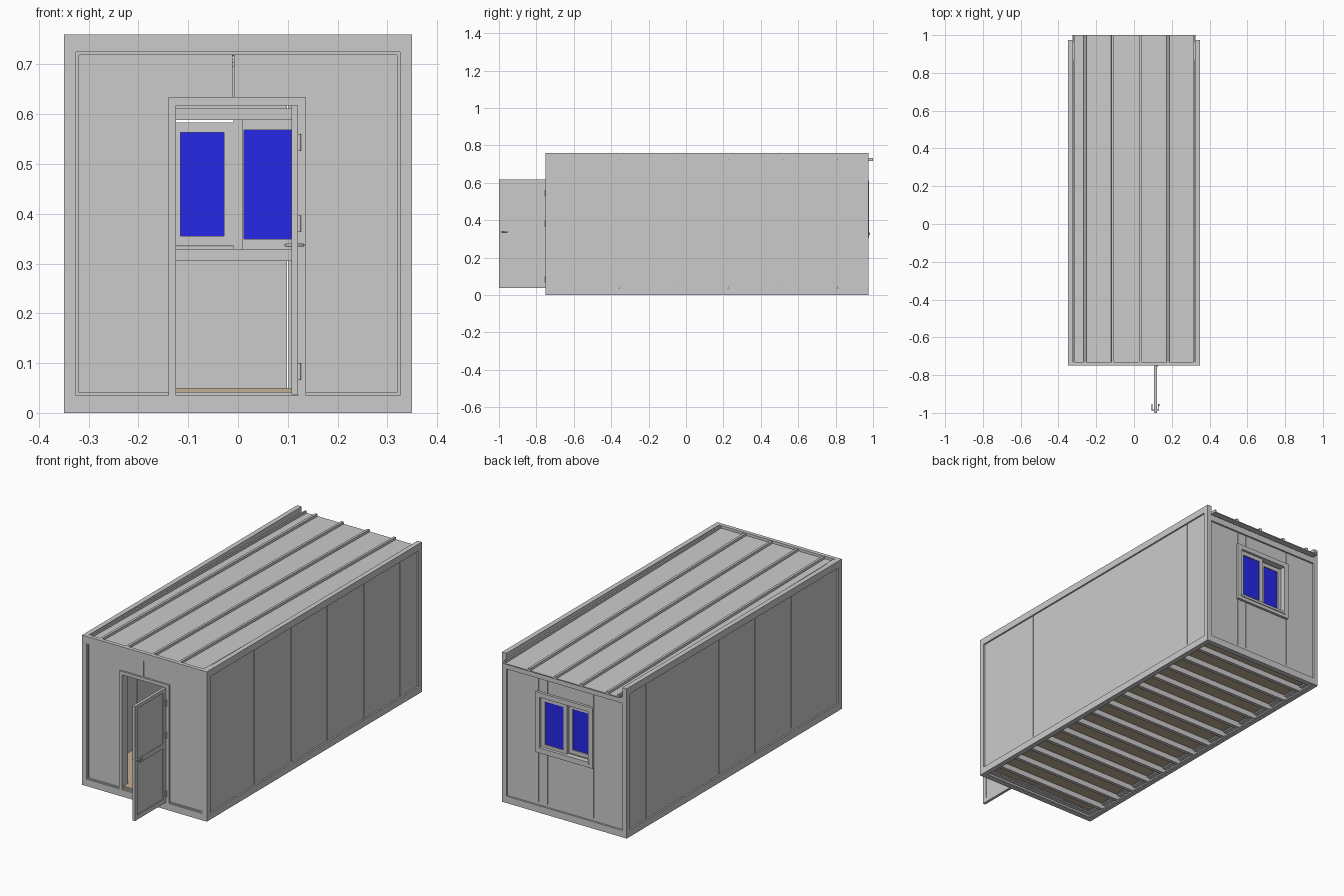
import bpy, bmesh
from mathutils import Vector

if "Cube" in bpy.data.objects:
    bpy.data.objects.remove(bpy.data.objects["Cube"])


def material(name, rgb):
    m = bpy.data.materials.new(name)
    m.diffuse_color = (*rgb, 1)
    m.use_nodes = True
    m.node_tree.nodes["Principled BSDF"].inputs["Base Color"].default_value = m.diffuse_color
    return m


BLUE = material("blue_glass", (0.02, 0.02, 0.8))
WOOD = material("floor_wood", (0.55, 0.43, 0.3))


def finish(name, bm, mat=None):
    bmesh.ops.recalc_face_normals(bm, faces=bm.faces)
    me = bpy.data.meshes.new(name)
    bm.to_mesh(me)
    bm.free()
    ob = bpy.data.objects.new(name, me)
    bpy.context.collection.objects.link(ob)
    if mat:
        me.materials.append(mat)
    return ob


def boxes(name, items, mat=None):
    """One object from boxes given as (x0, x1, y0, y1, z0, z1)."""
    bm = bmesh.new()
    for x0, x1, y0, y1, z0, z1 in items:
        vs = bmesh.ops.create_cube(bm, size=1)["verts"]
        for v in vs:
            v.co = Vector(((x0 + x1) / 2 + v.co.x * (x1 - x0),
                           (y0 + y1) / 2 + v.co.y * (y1 - y0),
                           (z0 + z1) / 2 + v.co.z * (z1 - z0)))
    return finish(name, bm, mat)


def ring(x0, x1, y0, y1, z0, z1, w):
    """Rectangular frame in the xz plane, bar width w."""
    return [(x0, x0 + w, y0, y1, z0, z1), (x1 - w, x1, y0, y1, z0, z1),
            (x0 + w, x1 - w, y0, y1, z0, z0 + w), (x0 + w, x1 - w, y0, y1, z1 - w, z1)]


def sweep(name, profile, start, end, u, flip=1):
    """Extrude a (across, up) profile from start to end; u is the across axis."""
    bm = bmesh.new()
    a, b = Vector(start), Vector(end)
    rows = [[bm.verts.new(p + Vector(u) * s + Vector((0, 0, t))) for s, t in profile] for p in (a, b)]
    n = len(profile)
    for i in range(n):
        j = (i + 1) % n
        bm.faces.new((rows[0][i], rows[0][j], rows[1][j], rows[1][i]))
    bm.faces.new(rows[0])
    bm.faces.new(rows[1][::-1])
    return finish(name, bm)


YF, YB, G = -0.75, 0.975, 0.0015

# steel frame: posts, channel base beams, top rails
for sx, side in ((1, "right"), (-1, "left")):
    xs = sorted((sx * 0.325, sx * 0.35))
    boxes(side + "_front_post", [(*xs, YF, YF + 0.028, 0.035, 0.725)])
    boxes(side + "_back_post", [(*xs, YB - 0.028, YB, 0.035, 0.725)])
    boxes(side + "_top_rail", [(*xs, YF, YB, 0.725, 0.76)])
channel = [(0, 0), (0.027, 0), (0.027, 0.006), (0.006, 0.006),
           (0.006, 0.029), (0.027, 0.029), (0.027, 0.035), (0, 0.035)]
sweep("right_base_beam", channel, (0.35, YF, 0), (0.35, YB, 0), (-1, 0, 0))
sweep("left_base_beam", channel, (-0.35, YF, 0), (-0.35, YB, 0), (1, 0, 0))
sweep("front_base_beam", channel, (-0.344, YF, 0), (0.344, YF, 0), (0, 1, 0))
sweep("back_base_beam", channel, (-0.344, YB, 0), (0.344, YB, 0), (0, -1, 0))
boxes("front_top_beam", [(-0.325, 0.325, YF, YF + 0.02, 0.725, 0.76)])
boxes("back_top_beam", [(-0.325, 0.325, YB - 0.025, YB, 0.68, 0.712)])

# floor on cross joists
boxes("floor", [(-0.34, 0.34, YF + 0.01, YB - 0.01, 0.036, 0.05)], WOOD)
N = 14
step = (YB - YF) / (N + 1)
boxes("floor_joists", [(-0.343, 0.343, YF + step * k - 0.009, YF + step * k + 0.009, 0.008, 0.036)
                       for k in range(1, N + 1)])

# side walls made of vertical panels with narrow seams
seams = [YF + 0.015, -0.357, -0.062, 0.226, 0.521, 0.81, YB - 0.015]
for sx, side in ((1, "right"), (-1, "left")):
    xs = sorted((sx * 0.315, sx * 0.342))
    boxes(side + "_wall_panels", [(*xs, a + G, b - G, 0.035, 0.726) for a, b in zip(seams, seams[1:])])
    core = sorted((sx * 0.32, sx * 0.338))
    boxes(side + "_wall_core", [(*core, YF + 0.015, YB - 0.015, 0.036, 0.725)])

# front wall around the door opening
fy = (-0.741, -0.712)
boxes("front_wall_panels", [(-0.33, -0.13, *fy, 0.035, 0.726), (0.128, 0.33, *fy, 0.035, 0.726),
                            (-0.13, -0.01 - G, *fy, 0.625, 0.726), (-0.01 + G, 0.128, *fy, 0.625, 0.726)])
boxes("front_wall_trim", [(-0.325, -0.319, -0.746, -0.74, 0.035, 0.725),
                          (0.319, 0.325, -0.746, -0.74, 0.035, 0.725),
                          (-0.319, 0.319, -0.746, -0.74, 0.719, 0.725),
                          (-0.319, 0.319, -0.746, -0.74, 0.035, 0.041)])
boxes("door_frame", [(-0.14, -0.125, -0.75, -0.705, 0.035, 0.635),
                     (0.121, 0.137, -0.75, -0.705, 0.035, 0.635),
                     (-0.125, 0.121, -0.75, -0.705, 0.618, 0.635),
                     (-0.125, 0.121, -0.745, -0.705, 0.035, 0.042)])

# back wall around the window opening
by = (0.937, 0.966)
boxes("back_wall_panels", [(-0.33, -0.158 - G, *by, 0.035, 0.712), (0.15 + G, 0.33, *by, 0.035, 0.712),
                           (-0.158 + G, 0.1 - G, *by, 0.035, 0.31), (0.1 + G, 0.15, *by, 0.035, 0.31),
                           (-0.158 + G, 0.1 - G, *by, 0.605, 0.712), (0.1 + G, 0.15, *by, 0.605, 0.712)])

# sliding window with two sashes
boxes("window_frame", ring(-0.16, 0.16, 0.93, 0.979, 0.305, 0.612, 0.024))
boxes("window_sill", [(-0.14, 0.14, 0.955, 0.983, 0.322, 0.334)])
boxes("window_sash_left", ring(-0.136, -0.008, 0.938, 0.952, 0.335, 0.583, 0.02))
boxes("window_sash_right", ring(-0.008, 0.136, 0.953, 0.967, 0.329, 0.588, 0.02))
boxes("window_glass", [(-0.118, -0.009, 0.943, 0.947, 0.352, 0.565),
                       (0.009, 0.118, 0.958, 0.962, 0.345, 0.57)], BLUE)
boxes("window_centre_bar", [(-0.009, 0.009, 0.938, 0.967, 0.329, 0.588)])

# open door leaf, with recessed panels
dx = (0.107, 0.121)
boxes("door_leaf_frame", [(*dx, -1.0, -0.977, 0.037, 0.618), (*dx, -0.773, -0.75, 0.037, 0.618),
                          (*dx, -0.977, -0.773, 0.037, 0.06), (*dx, -0.977, -0.773, 0.6, 0.618),
                          (*dx, -0.977, -0.773, 0.318, 0.342)])
boxes("door_leaf_panels", [(0.111, 0.117, -0.98, -0.77, 0.055, 0.32),
                           (0.111, 0.117, -0.98, -0.77, 0.34, 0.605)])

# hinges
for i, z in enumerate((0.083, 0.38, 0.543)):
    bpy.ops.mesh.primitive_cylinder_add(vertices=12, radius=0.004, depth=0.034, location=(0.123, -0.753, z))
    bpy.context.object.name = f"door_hinge_{i + 1}"
    bpy.ops.object.shade_smooth_by_angle()

# door handle: one bent rod through the leaf
curve = bpy.data.curves.new("door_handle", "CURVE")
curve.dimensions = "3D"
curve.bevel_depth, curve.bevel_resolution, curve.use_fill_caps = 0.003, 2, True
sp = curve.splines.new("POLY")
path = [(0.096, -0.952), (0.096, -0.984), (0.131, -0.984), (0.131, -0.952)]
sp.points.add(len(path) - 1)
for p, (x, y) in zip(sp.points, path):
    p.co = (x, y, 0.337, 1)
bpy.context.collection.objects.link(bpy.data.objects.new("door_handle", curve))

# sloping roof sheet with standing ribs, overhanging the back
r0, r1 = (0, -0.73, 0.742), (0, 1.0, 0.716)
sweep("roof_sheet", [(-0.325, 0), (0.325, 0), (0.325, 0.005), (-0.325, 0.005)], r0, r1, (1, 0, 0))
for i, x in enumerate((-0.319, -0.26, -0.113, 0.033, 0.18, 0.319)):
    w = 0.008 if abs(x) < 0.3 else 0.005
    sweep(f"roof_rib_{i + 1}", [(x - w, 0.004), (x + w, 0.004), (x + w * 0.75, 0.016), (x - w * 0.75, 0.016)],
          r0, r1, (1, 0, 0))

# inner ceiling
boxes("ceiling", [(-0.318, 0.318, -0.72, 0.945, 0.695, 0.705)])
